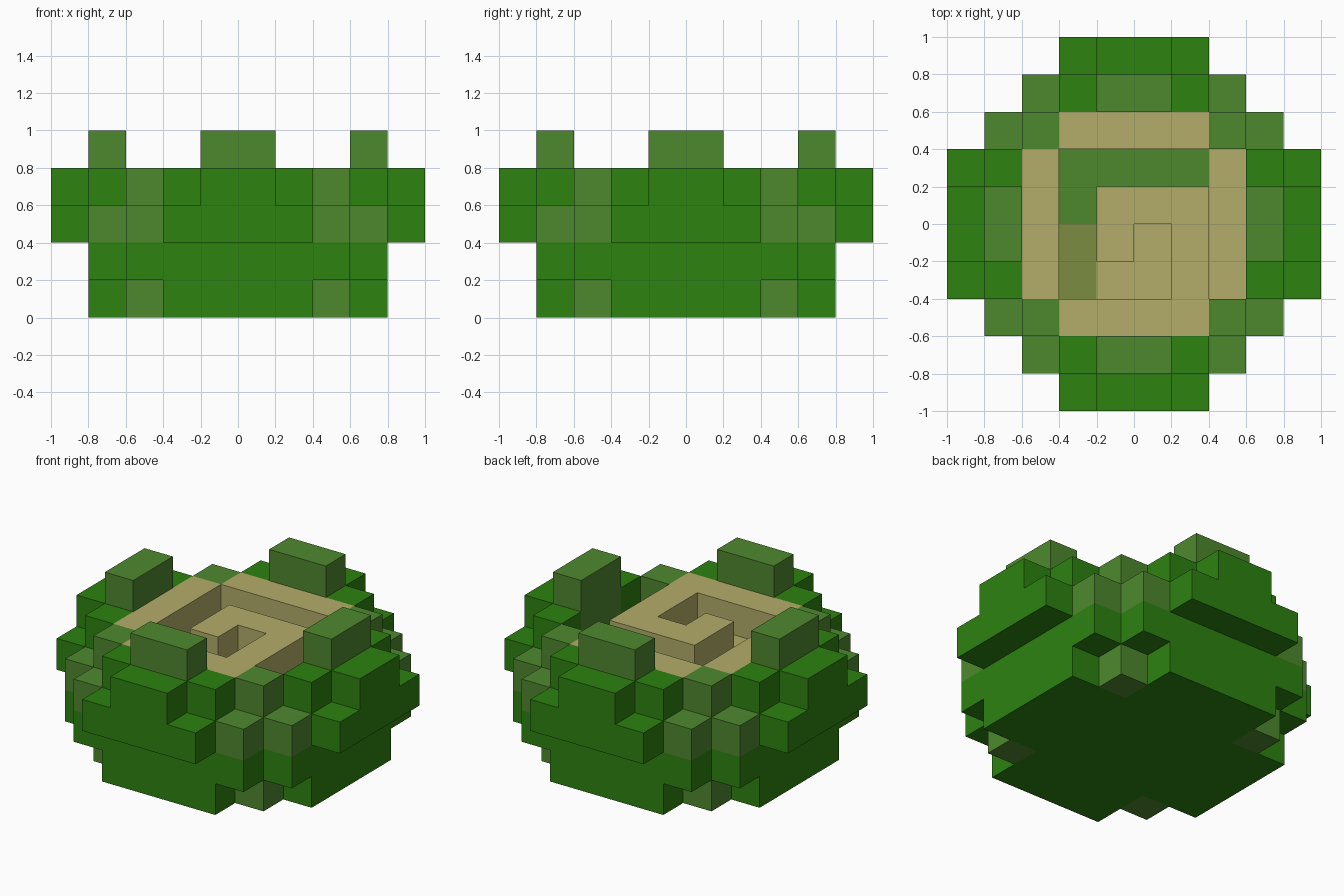
import bpy
import bmesh

cube = bpy.data.objects.get("Cube")
if cube:
    bpy.data.objects.remove(cube, do_unlink=True)

U = 0.2  # edge length of one block


def make_material(name, rgb):
    mat = bpy.data.materials.new(name)
    mat.use_nodes = True
    mat.diffuse_color = (*rgb, 1)
    mat.node_tree.nodes["Principled BSDF"].inputs["Base Color"].default_value = (*rgb, 1)
    return mat


dark = make_material("dark_green", (0.026, 0.223, 0.005))
light = make_material("light_green", (0.076, 0.246, 0.027))
tan = make_material("tan", (0.456, 0.423, 0.144))
olive = make_material("olive", (0.202, 0.262, 0.054))

PARTS = {
    "shell": dark,
    "corner_blocks": light,
    "rim_posts": light,
    "spiral_wall": tan,
    "trench_floor": tan,
    "green_floor": light,
    "olive_floor": olive,
}
cells = {}  # block position -> part name


def fill(part, x, y, z):
    """Fill a box of blocks; part None carves it away."""
    for i in range(*x):
        for j in range(*y):
            for k in range(*z):
                if part is None:
                    cells.pop((i, j, k), None)
                else:
                    cells[i, j, k] = part


def cross(part, a, b, z):
    """Two centred slabs at right angles."""
    fill(part, (-a, a), (-b, b), z)
    fill(part, (-b, b), (-a, a), z)


# Rounded shell, layer by layer
fill("corner_blocks", (-3, 3), (-3, 3), (0, 1))
cross("shell", 2, 4, (0, 1))
cross("shell", 3, 4, (1, 2))
cross("corner_blocks", 3, 4, (2, 3))
cross("shell", 2, 5, (2, 3))
fill("corner_blocks", (-3, 3), (-3, 3), (3, 4))
cross("shell", 2, 4, (3, 4))
cross("shell", 1, 5, (3, 4))

# Spiral top, with its trench carved one block deep
cross("spiral_wall", 2, 3, (3, 4))
TRENCH = [
    ("trench_floor", (2, 3), (-2, 2)),
    ("green_floor", (-2, 2), (1, 2)),
    ("green_floor", (-2, -1), (0, 1)),
    ("olive_floor", (-2, -1), (-2, 0)),
    ("trench_floor", (-1, 1), (-2, -1)),
    ("trench_floor", (0, 1), (-1, 0)),
]
for part, x, y in TRENCH:
    fill(None, x, y, (3, 4))
    fill(part, x, y, (2, 3))

# Four posts on the rim
for side in (-4, 3):
    fill("rim_posts", (-1, 1), (side, side + 1), (3, 5))
    fill("rim_posts", (side, side + 1), (-1, 1), (3, 5))


def build(part, mat):
    """Make an object from the exposed sides of a part's blocks."""
    bm = bmesh.new()
    for cell, owner in cells.items():
        if owner != part:
            continue
        for axis in range(3):
            for step in (0, 1):
                beside = list(cell)
                beside[axis] += 2 * step - 1
                if tuple(beside) in cells:
                    continue
                corners = []
                for s, t in ((0, 0), (1, 0), (1, 1), (0, 1)):
                    p = list(cell)
                    p[axis] += step
                    p[(axis + 1) % 3] += s
                    p[(axis + 2) % 3] += t
                    corners.append(bm.verts.new([c * U for c in p]))
                bm.faces.new(corners if step else corners[::-1])
    bmesh.ops.remove_doubles(bm, verts=bm.verts[:], dist=0.001)
    mesh = bpy.data.meshes.new(part)
    bm.to_mesh(mesh)
    bm.free()
    mesh.materials.append(mat)
    bpy.context.collection.objects.link(bpy.data.objects.new(part, mesh))


for name, mat in PARTS.items():
    build(name, mat)
